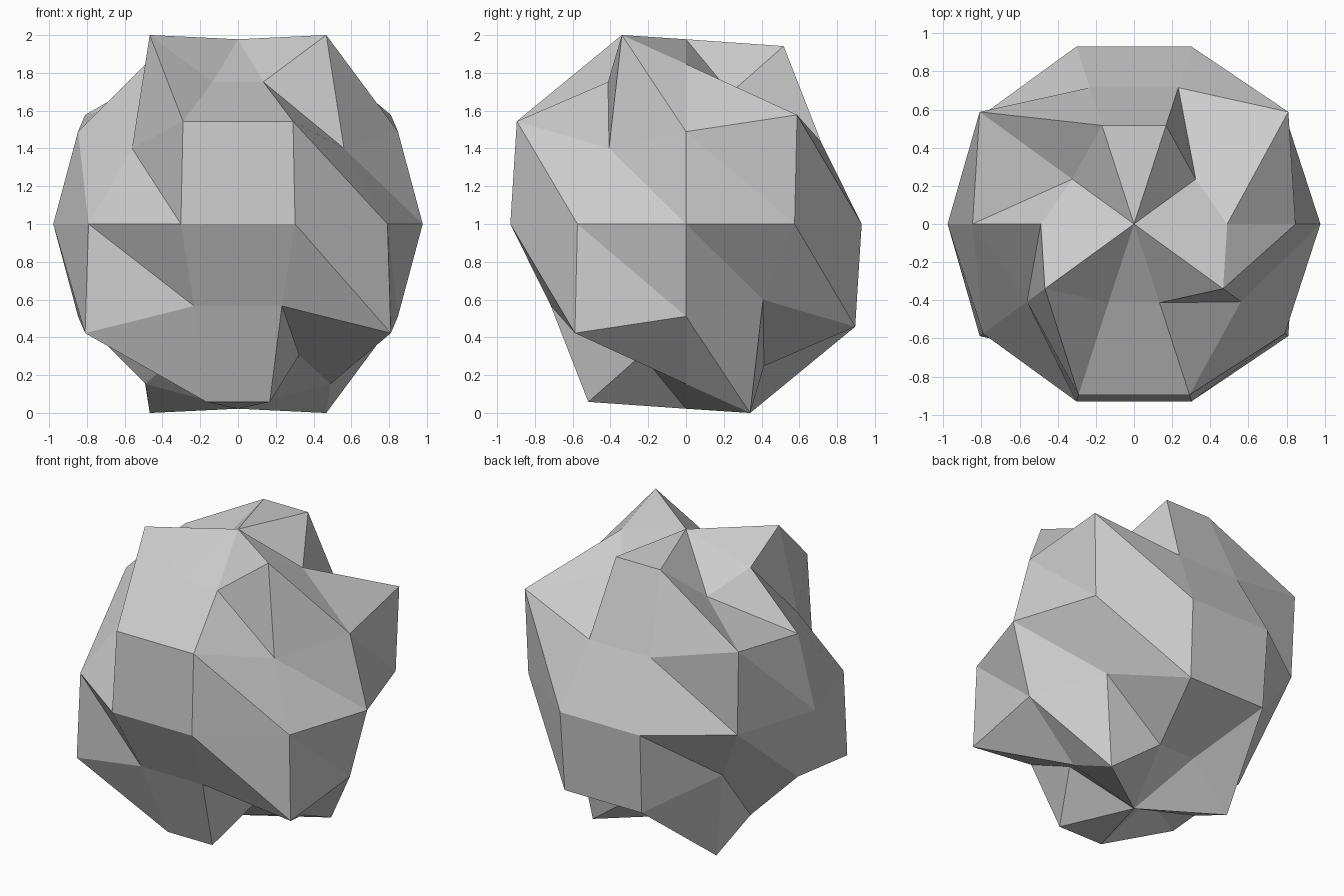
import bpy
import bmesh
from math import sin, cos, radians

if "Cube" in bpy.data.objects:
    bpy.data.objects.remove(bpy.data.objects["Cube"])

SEGMENTS = 10
LATITUDES = (60, 30, 0, -30, -60)
RADIUS = 0.978
BUMP = 0.22

bm = bmesh.new()


def bumpy_point(lat, lon):
    """Sphere point pushed in or out by a wave running round and up the ball."""
    a, b = radians(lat), radians(lon)
    r = RADIUS * (1 + BUMP * sin(3 * b) * sin(4 * a))
    return bm.verts.new((r * cos(a) * cos(b), r * cos(a) * sin(b), 1 + r * sin(a)))


# Poles and rings
top = bumpy_point(90, 0)
bottom = bumpy_point(-90, 0)
rings = [[bumpy_point(lat, i * 360 / SEGMENTS) for i in range(SEGMENTS)]
         for lat in LATITUDES]

# Facets: pole fans, then bands split along a consistent diagonal
for i in range(SEGMENTS):
    j = (i + 1) % SEGMENTS
    bm.faces.new((top, rings[0][i], rings[0][j]))
    bm.faces.new((bottom, rings[-1][j], rings[-1][i]))
    for upper, lower in zip(rings, rings[1:]):
        bm.faces.new((upper[i], lower[i], lower[j]))
        bm.faces.new((upper[i], lower[j], upper[j]))

mesh = bpy.data.meshes.new("faceted_rock")
bm.to_mesh(mesh)
bm.free()
rock = bpy.data.objects.new("faceted_rock", mesh)
bpy.context.collection.objects.link(rock)
